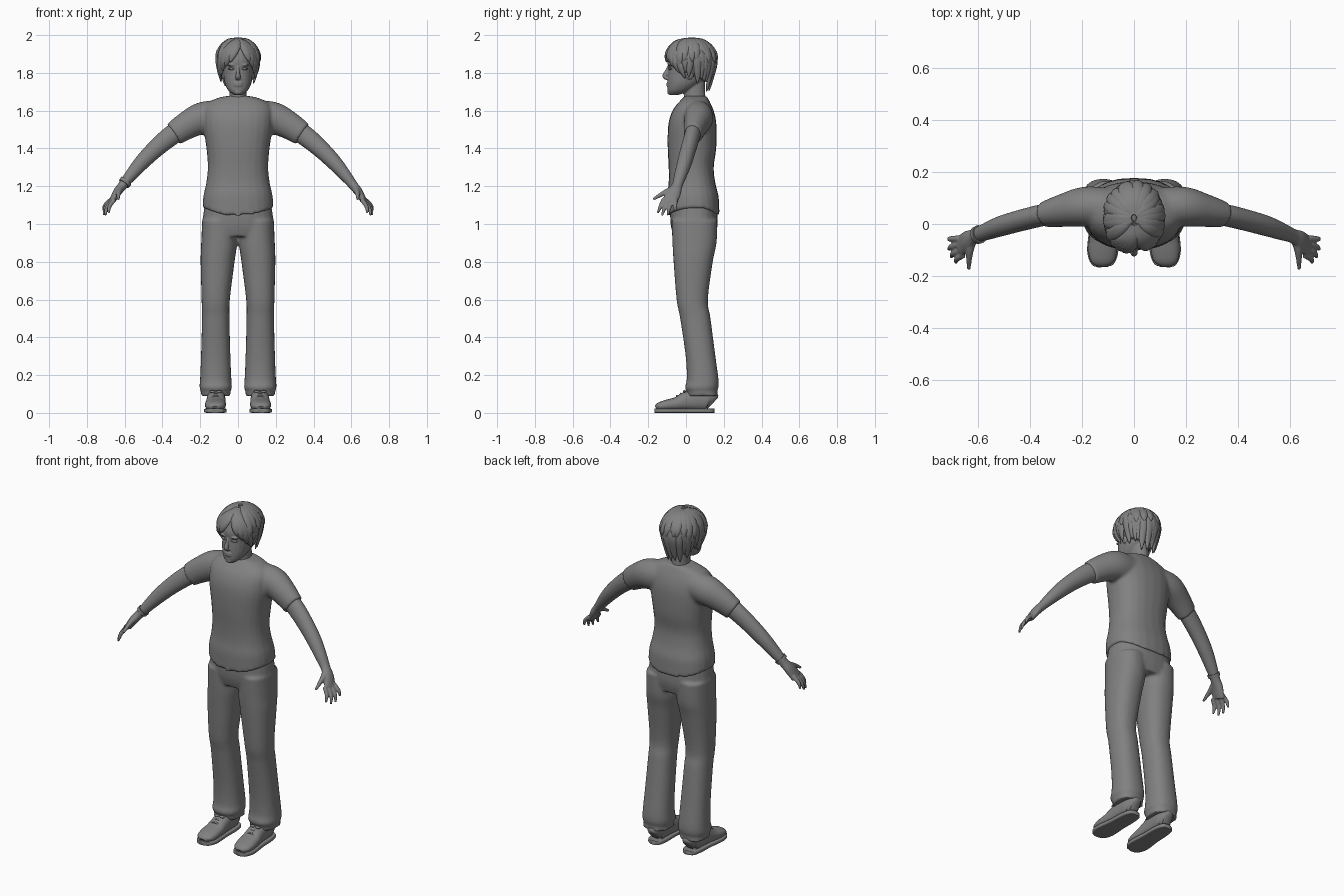
import bpy, bmesh, math, random
from mathutils import Vector

random.seed(4)
cube = bpy.data.objects.get("Cube")
if cube:
    bpy.data.objects.remove(cube, do_unlink=True)

grey = bpy.data.materials.new("plain grey")
grey.use_nodes = True
colour = (0.22, 0.22, 0.22, 1)
grey.diffuse_color = colour
grey.node_tree.nodes["Principled BSDF"].inputs["Base Color"].default_value = colour
X, Y = Vector((1, 0, 0)), Vector((0, 1, 0))


def spline(points, steps):
    """Smooth path through points that also carry two radii."""
    p = [Vector(q) for q in points]
    p = [p[0] * 2 - p[1]] + p + [p[-1] * 2 - p[-2]]
    out = []
    for a, b, c, d in zip(p, p[1:], p[2:], p[3:]):
        for i in range(steps):
            t = i / steps
            out.append((b * 2 + (c - a) * t + (a * 2 - b * 5 + c * 4 - d) * t * t
                        + (b * 3 - a - c * 3 + d) * t ** 3) * 0.5)
    return out + [p[-2]]


def loft(bm, points, ref=None, sides=24, power=2.0, steps=5):
    """Skin rings (x, y, z, half width, half depth); level rings if ref is None."""
    path = spline(points, steps)
    spots = [Vector(q[:3]) for q in path]
    rings = []
    for i, q in enumerate(path):
        u, v = X, Y
        if ref:
            t = (spots[min(i + 1, len(path) - 1)] - spots[max(i - 1, 0)]).normalized()
            u = (ref - t * ref.dot(t)).normalized()
            v = t.cross(u)
        ring = []
        for k in range(sides):
            c, s = (f(math.tau * k / sides) for f in (math.cos, math.sin))
            c, s = (math.copysign(abs(w) ** (2 / power), w) for w in (c, s))
            ring.append(bm.verts.new(spots[i] + u * c * max(q[3], 0.001) + v * s * max(q[4], 0.001)))
        rings.append(ring)
    for r, n in zip(rings, rings[1:]):
        for k in range(sides):
            j = (k + 1) % sides
            bm.faces.new((r[k], r[j], n[j], n[k]))
    bm.faces.new(rings[0])
    bm.faces.new(rings[-1])


def ball(bm, centre, radii):
    made = bmesh.ops.create_uvsphere(bm, u_segments=20, v_segments=12, radius=1)
    for v in made["verts"]:
        v.co = Vector(c + r * w for c, r, w in zip(centre, radii, v.co))


def finish(bm, name, voxel=0, smooth=0):
    """Turn the mesh into an object, fusing its pieces if a voxel size is given."""
    bmesh.ops.recalc_face_normals(bm, faces=bm.faces)
    mesh = bpy.data.meshes.new(name)
    bm.to_mesh(mesh)
    bm.free()
    mesh.materials.append(grey)
    ob = bpy.data.objects.new(name, mesh)
    bpy.context.collection.objects.link(ob)
    if voxel:
        fuse = ob.modifiers.new("fuse", "REMESH")
        fuse.mode, fuse.voxel_size, fuse.use_smooth_shade = "VOXEL", voxel, True
    if smooth:
        soft = ob.modifiers.new("soften", "SMOOTH")
        soft.factor, soft.iterations = 0.5, smooth
    bpy.ops.object.select_all(action="DESELECT")
    ob.select_set(True)
    bpy.context.view_layer.objects.active = ob
    bpy.ops.object.shade_smooth_by_angle(angle=math.radians(50))
    return ob


def level(x, rows):
    """Rows of height, half width, front and back, as level rings."""
    return [(x, (f + b) / 2, z, w, (b - f) / 2) for z, w, f, b in rows]


# Shirt: torso and two sleeves
bm = bmesh.new()
loft(bm, level(0, [
    (1.09, .188, -.1, .178), (1.15, .183, -.1, .172), (1.22, .168, -.092, .155),
    (1.3, .16, -.092, .147), (1.4, .167, -.097, .16), (1.5, .182, -.096, .162),
    (1.56, .185, -.087, .157), (1.61, .18, -.066, .143), (1.645, .155, -.038, .127),
    (1.668, .105, -.015, .115), (1.678, .055, -.008, .108)]), power=2.4)
for v in bm.verts:
    if v.co.z < 1.14:
        v.co.z -= 0.05 * (1 - (v.co.x / 0.19) ** 2) * (1.14 - v.co.z) / 0.05
for s in (1, -1):
    loft(bm, [(s * .1, .065, 1.57, .075, .085), (s * .19, .066, 1.56, .077, .085),
              (s * .27, .052, 1.522, .064, .074), (s * .342, .036, 1.475, .05, .064)], Y)
finish(bm, "shirt", 0.009, 5)

# Trousers: hips and two legs
bm = bmesh.new()
loft(bm, level(0, [(1.12, .174, -.08, .16), (1.05, .184, -.084, .167),
                   (.99, .19, -.08, .167), (.935, .185, -.066, .155)]), power=2.4)
for s in (1, -1):
    loft(bm, level(s * .1, [(1.02, .09, -.076, .166), (.9, .095, -.072, .162)])
         + level(s * .108, [(.8, .09, -.066, .142)])
         + level(s * .118, [(.6, .075, -.05, .116), (.5, .073, -.031, .13),
                            (.3, .078, -.002, .156), (.18, .083, .004, .172),
                            (.135, .086, -.006, .172), (.115, .079, .004, .165),
                            (.09, .08, .008, .17)]), power=2.3)
finish(bm, "trousers", 0.009, 4)

# Arms with hands, running from inside the sleeves
for s, side in ((1, "left"), (-1, "right")):
    bm = bmesh.new()
    loft(bm, [(s * x, y, z, a, b) for x, y, z, a, b in (
        (.29, .045, 1.51, .042, .054), (.36, .032, 1.463, .042, .053),
        (.44, .012, 1.395, .041, .047), (.51, -.008, 1.325, .039, .041),
        (.57, -.03, 1.255, .033, .032), (.61, -.046, 1.205, .028, .025),
        (.638, -.062, 1.17, .037, .023), (.667, -.085, 1.12, .041, .016))], Y)
    # Fingers are spread evenly across the end of the palm
    for i, (tx, ty, tz) in enumerate(((.712, -.058, 1.068), (.711, -.098, 1.046),
                                      (.702, -.128, 1.044), (.684, -.15, 1.058))):
        bx, by, bz = .672 - .006 * i, -.056 - .021 * i, 1.13
        loft(bm, [(s * bx, by, bz, .012, .012),
                  (s * (bx * .35 + tx * .65 + .006), (by + ty) / 2, (bz + tz) / 2, .011, .011),
                  (s * tx, ty, tz, .006, .006)], Y, 10)
    loft(bm, [(s * .622, -.06, 1.19, .02, .018), (s * .632, -.115, 1.165, .014, .014),
              (s * .634, -.175, 1.13, .007, .007)], X, 10)
    finish(bm, side + "_arm", 0.005, 3)

# Band around the right wrist
bm = bmesh.new()
loft(bm, [(-.592, -.039, 1.227, .036, .034), (-.604, -.044, 1.213, .034, .032)], Y)
finish(bm, "wrist_band")

# Shoes: upper, sole and laces
for s, side in ((1, "left"), (-1, "right")):
    bm = bmesh.new()
    loft(bm, [(s * x, y, h / 2 + .012, w, h / 2) for x, y, w, h in (
        (.122, -.158, .022, .025), (.122, -.14, .046, .044), (.12, -.1, .055, .058),
        (.118, -.05, .054, .072), (.116, 0, .05, .1), (.115, .06, .048, .12),
        (.114, .12, .044, .115), (.114, .143, .025, .08))], X, power=2.4)
    finish(bm, side + "_shoe_upper")
    bm = bmesh.new()
    loft(bm, [(s * x, y, .012, w, .012) for x, y, w in (
        (.122, -.166, .018), (.122, -.152, .044), (.12, -.1, .06), (.117, 0, .052),
        (.115, .08, .05), (.114, .135, .04), (.114, .152, .018))], X, power=6)
    finish(bm, side + "_shoe_sole")
    bm = bmesh.new()
    for i in range(3):
        y, z = -.045 + .022 * i, .085 + .011 * i
        loft(bm, [(s * .118 - .034, y, z - .01, .004, .004), (s * .118, y - .004, z + .006, .005, .005),
                  (s * .118 + .034, y, z - .01, .004, .004)], Y, 8)
    for k in (-1, 1):
        ball(bm, (s * .118 + k * .018, -.008, .113), (.016, .009, .007))
    finish(bm, side + "_laces")

# Head with neck, nose, lips, brows and ears
bm = bmesh.new()
loft(bm, level(0, [(1.683, .022, -.085, -.04), (1.705, .05, -.097, .02), (1.74, .069, -.098, .07),
                   (1.78, .077, -.097, .11), (1.82, .08, -.094, .13), (1.87, .083, -.097, .14),
                   (1.93, .068, -.07, .12), (1.965, .03, -.02, .07)]), power=2.2)
loft(bm, level(0, [(1.62, .058, -.02, .115), (1.67, .047, -.012, .104),
                   (1.71, .045, -.012, .1), (1.76, .045, -.02, .1)]))
loft(bm, [(0, -.088, 1.838, .007, .008), (0, -.103, 1.805, .009, .012),
          (0, -.112, 1.782, .014, .013), (0, -.099, 1.768, .015, .008)], X, 14)
for z in (1.734, 1.745):
    ball(bm, (0, -.096, z), (.025, .008, .006))
ball(bm, (0, -.084, 1.698), (.022, .015, .014))
for s in (1, -1):
    ball(bm, (s * .033, -.085, 1.842), (.026, .013, .007))
    ball(bm, (s * .081, .02, 1.795), (.01, .02, .03))
finish(bm, "head", 0.004, 3)

bm = bmesh.new()
for s in (1, -1):
    ball(bm, (s * .034, -.083, 1.822), (.018, .012, .007))
finish(bm, "eyes")


# Hair: a cap with tapering locks flowing out from the crown
def scalp(az, drop, lift):
    """Point at an angle round the head, a given arc below the crown."""
    over = max(drop - math.pi / 2, 0)
    flare = (math.sin(drop) if not over else 1 - .2 * over) * (1 + lift)
    height = -over if over else math.cos(drop)
    return Vector((.108 * flare * math.sin(az), .024 - .132 * flare * math.cos(az),
                   1.862 + .118 * height))


def lock(bm, start, end, top, length, width, lift=0.0):
    rows = []
    for t, w in ((0, .45), (.25, .9), (.5, 1), (.75, .8), (.92, .4), (1, .05)):
        az = math.radians(start + (end - start) * t)
        p = scalp(az, top + (length - top) * t, lift + .08 * max(t - .8, 0))
        rows.append((*p, width * w, .013 * min(1, w + .15)))
    mid = math.radians((start + end) / 2)
    loft(bm, rows, Vector((math.cos(mid), math.sin(mid), 0)), 10, steps=3)


bm = bmesh.new()
ball(bm, (0, .04, 1.862), (.105, .115, .118))
finish(bm, "hair_cap")
bm = bmesh.new()
for i in range(19):
    # Long outer locks round the sides and back
    az = 66 + i * 12.7
    back = -math.cos(math.radians(az))
    lock(bm, az, az + random.uniform(-7, 7), .35, 2.3 + .45 * back + random.uniform(-.2, .25), .025)
for i in range(16):
    # Shorter top layer
    az = 60 + i * 16
    lock(bm, az, az + random.uniform(-8, 8), .08, 1.55 + random.uniform(-.15, .3), .028, .055)
finish(bm, "hair_locks")

# Fringe parted a little to the left and swept to both sides
bm = bmesh.new()
for end, length in ((-22, 1.62), (-38, 1.8), (-54, 2.0), (-70, 2.25), (-84, 2.4),
                    (32, 1.6), (46, 1.85), (60, 2.1), (76, 2.35)):
    lock(bm, 8 + end * .25, end, .2, length, .027, .02)
finish(bm, "hair_fringe")
